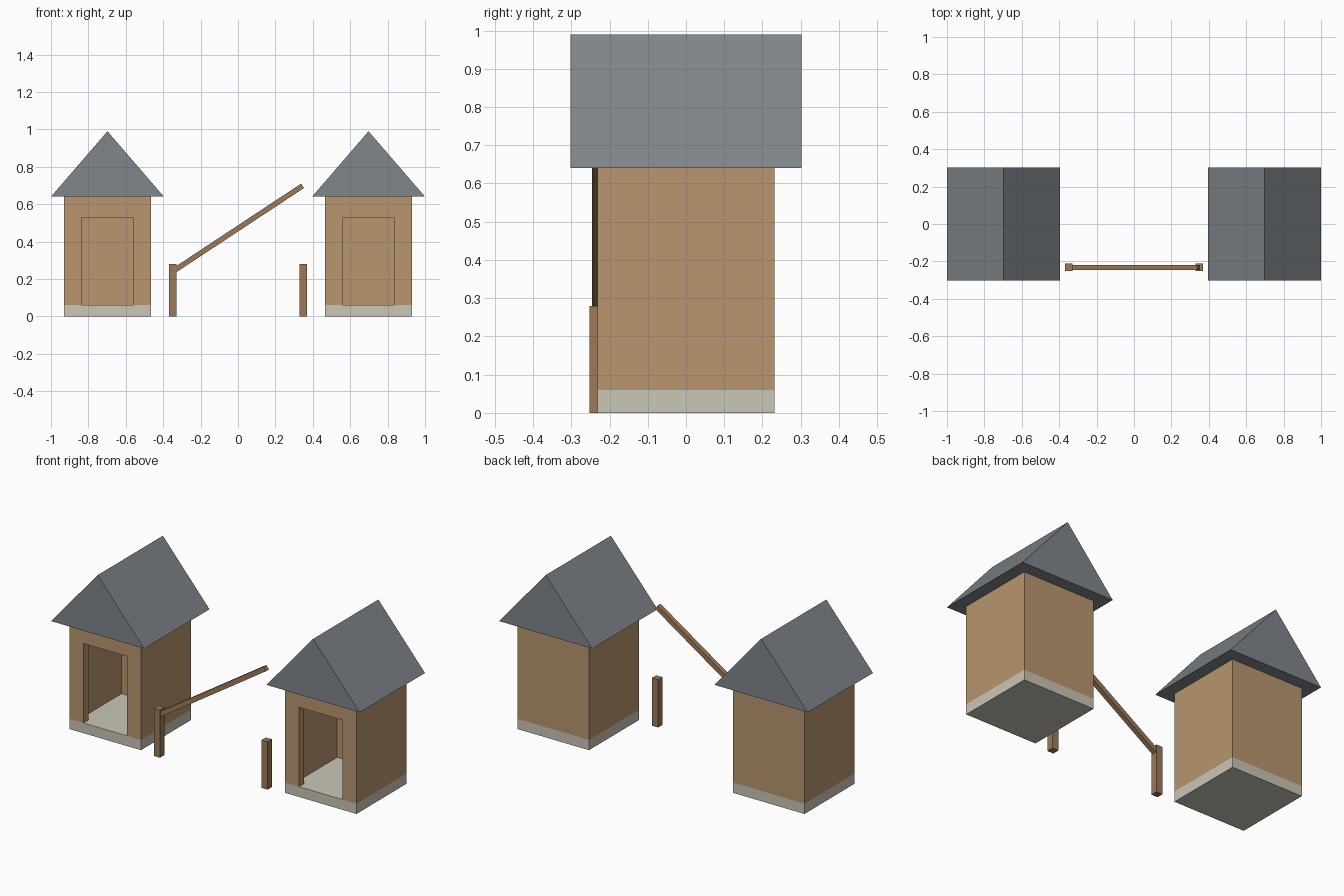
import bpy
from math import atan2, hypot
from mathutils import Matrix, Vector

if "Cube" in bpy.data.objects:
    bpy.data.objects.remove(bpy.data.objects["Cube"])


def material(name, rgb):
    m = bpy.data.materials.new(name)
    m.diffuse_color = (*rgb, 1)
    m.use_nodes = True
    m.node_tree.nodes["Principled BSDF"].inputs["Base Color"].default_value = m.diffuse_color
    return m


TAN = material("tan_walls", (0.48, 0.305, 0.155))
WOOD = material("dark_wood", (0.33, 0.195, 0.102))
STONE = material("pale_stone", (0.59, 0.57, 0.47))
SLATE = material("slate", (0.215, 0.24, 0.26))


def mesh_object(name, verts, faces, mat):
    me = bpy.data.meshes.new(name)
    me.from_pydata(verts, [], faces)
    if mat:
        me.materials.append(mat)
    ob = bpy.data.objects.new(name, me)
    bpy.context.collection.objects.link(ob)
    return ob


def prism(name, profile, y0, y1, mat):
    """Extrude an anticlockwise (x, z) profile from y0 to y1."""
    n = len(profile)
    verts = [(x, y, z) for y in (y0, y1) for x, z in profile]
    faces = [tuple(range(n)), tuple(range(2 * n - 1, n - 1, -1))]
    faces += [(i, i + n, (i + 1) % n + n, (i + 1) % n) for i in range(n)]
    return mesh_object(name, verts, faces, mat)


def box(name, x0, x1, y0, y1, z0, z1, mat=None):
    return prism(name, [(x0, z0), (x1, z0), (x1, z1), (x0, z1)], y0, y1, mat)


def cut(ob, cutter):
    mod = ob.modifiers.new("cut", 'BOOLEAN')
    mod.operation = 'DIFFERENCE'
    mod.solver = 'EXACT'
    mod.object = cutter
    bpy.context.view_layer.objects.active = ob
    bpy.ops.object.modifier_apply(modifier=mod.name)
    bpy.data.objects.remove(cutter)


H, T = 0.232, 0.046          # half width of a hut, wall thickness
FLOOR, EAVE, RIDGE = 0.06, 0.64, 0.99
BARRIER_Y = -0.232

for side, cx in (("left", -0.698), ("right", 0.698)):
    # stone floor slab
    box(f"{side}_floor_slab", cx - H, cx + H, -H, H, 0, FLOOR, STONE)
    # hollow walls with a doorway in the front
    walls = box(f"{side}_walls", cx - H, cx + H, -H, H, FLOOR, EAVE, TAN)
    i = H - T
    cut(walls, box("room", cx - i, cx + i, -i, i, FLOOR - 0.1, EAVE + 0.1))
    cut(walls, box("door", cx - 0.14, cx + 0.14, -H - 0.1, 0, FLOOR - 0.1, 0.525))
    # gabled roof
    prism(f"{side}_roof", [(cx - 0.302, EAVE), (cx + 0.302, EAVE), (cx, RIDGE)],
          -0.302, 0.302, SLATE)

# barrier posts
for side, px in (("left", -0.349), ("right", 0.349)):
    box(f"{side}_barrier_post", px - 0.02, px + 0.02,
        BARRIER_Y - 0.02, BARRIER_Y + 0.02, 0, 0.28, WOOD)

# raised barrier arm, hinged in the left post
start, end = Vector((-0.349, BARRIER_Y, 0.24)), Vector((0.345, BARRIER_Y, 0.698))
d = end - start
arm = box("barrier_arm", 0, hypot(d.x, d.z), -0.014, 0.014, -0.014, 0.014, WOOD)
arm.matrix_world = Matrix.Translation(start) @ Matrix.Rotation(-atan2(d.z, d.x), 4, 'Y')
